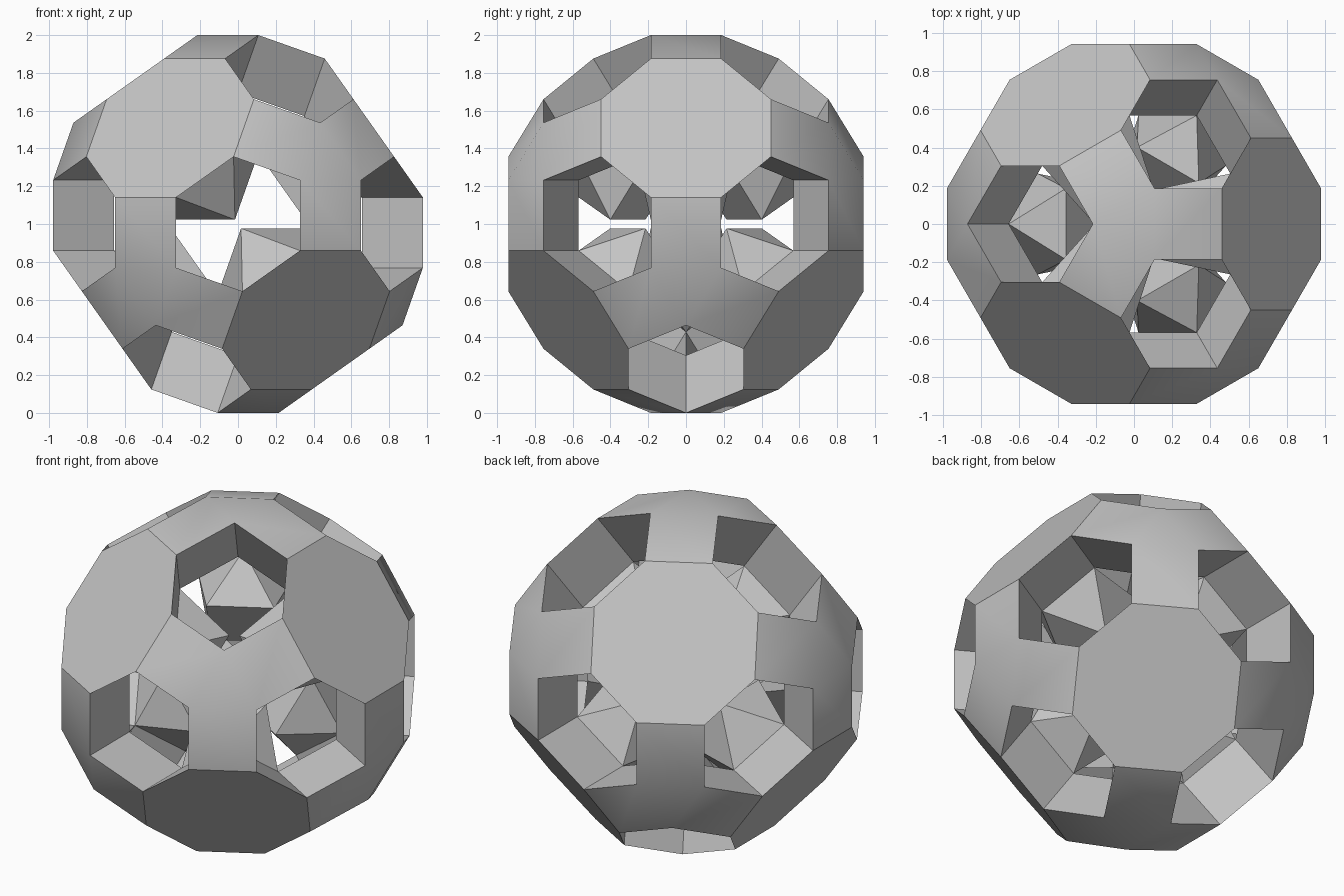
import bpy, bmesh, math
from mathutils import Matrix, Vector

if "Cube" in bpy.data.objects:
    bpy.data.objects.remove(bpy.data.objects["Cube"])

R3 = math.sqrt(3)
TILT = math.sqrt(2 / 3)
# distances from the centre, in edge lengths
OCT_DIST = (1 / R3 / 2 + math.sqrt(8) / 3) / TILT + (1 + math.sqrt(2)) / 2 / math.sqrt(2)
CAP_DIST = OCT_DIST / R3 + (1 + math.sqrt(2)) / 2 * TILT + 1 / 3
EDGE = 1 / CAP_DIST

grey = bpy.data.materials.new("plain_grey")
grey.diffuse_color = (0.55, 0.55, 0.55, 1)
grey.use_nodes = True
grey.node_tree.nodes["Principled BSDF"].inputs["Base Color"].default_value = grey.diffuse_color


def ring(count, start, radius, z):
    """Regular polygon of points at height z."""
    angles = [math.radians(start + 360 * k / count) for k in range(count)]
    return [Vector((radius * math.cos(a), radius * math.sin(a), z)) for a in angles]


def make_mesh(name, faces):
    """Weld a list of point loops into one mesh."""
    bm = bmesh.new()
    for face in faces:
        bm.faces.new([bm.verts.new(p * EDGE) for p in face])
    bmesh.ops.remove_doubles(bm, verts=bm.verts, dist=1e-4)
    bmesh.ops.recalc_face_normals(bm, faces=bm.faces)
    mesh = bpy.data.meshes.new(name)
    bm.to_mesh(mesh)
    bm.free()
    mesh.materials.append(grey)
    return mesh


def place(name, mesh, rotation):
    ob = bpy.data.objects.new(name, mesh.copy())
    bpy.context.collection.objects.link(ob)
    ob.data.transform(Matrix.Translation((0, 0, 1)) @ rotation.to_4x4())
    ob.select_set(True)
    bpy.context.view_layer.objects.active = ob


# octagon cup: outer octagon, sloping square walls, inward square antiprism
outer = ring(8, 22.5, 0.5 / math.sin(math.pi / 8), OCT_DIST)
neck_z = OCT_DIST - math.sqrt(0.5)
neck = ring(4, 45, math.sqrt(0.5), neck_z)
tip = ring(4, 0, math.sqrt(0.5), neck_z - 2 ** -0.25)
cup_faces = [outer, tip]
for j in range(4):
    n = (j + 1) % 4
    cup_faces += [[outer[2 * j - 1], outer[2 * j], neck[j], neck[j - 1]],
                  [neck[j - 1], neck[j], tip[j]],
                  [tip[j], tip[n], neck[j]]]
cup = make_mesh("octagon_cup", cup_faces)

# corner bracket: triangle cap with three triangular struts
cap = ring(3, 60, 1 / R3, CAP_DIST)
apex = Vector((0, 0, CAP_DIST - TILT))
bracket_faces = [cap]
for j in range(3):
    tri = [cap[j - 1], cap[j], apex]
    out = (tri[1] - tri[0]).cross(tri[2] - tri[0]).normalized()
    if out.dot(tri[0] + tri[1]) < out.dot(2 * cap[j - 2]):
        out = -out
    for k in range(3):
        p, q = tri[k - 1], tri[k]
        bracket_faces.append([p, q, q + out, p + out])
bracket = make_mesh("corner_bracket", bracket_faces)

# cube axes, with one cube diagonal standing upright
axes = [Vector((TILT * math.cos(2 * math.pi * k / 3),
                TILT * math.sin(2 * math.pi * k / 3), 1 / R3)) for k in range(3)]
basis = Matrix(axes).transposed()

for i in range(3):
    for s in (1, -1):
        frame = Matrix((axes[(i + 1) % 3], s * axes[(i + 2) % 3], s * axes[i])).transposed()
        place("octagon_cup", cup, frame)

for sx in (1, -1):
    for sy in (1, -1):
        for sz in (1, -1):
            flip = Matrix.Diagonal((sx, sy, sz))
            proper = Matrix.Diagonal((1, sx * sy * sz, 1))
            place("corner_bracket", bracket, basis @ flip @ basis.transposed() @ proper)

bpy.ops.object.shade_smooth_by_angle(angle=math.radians(30))
